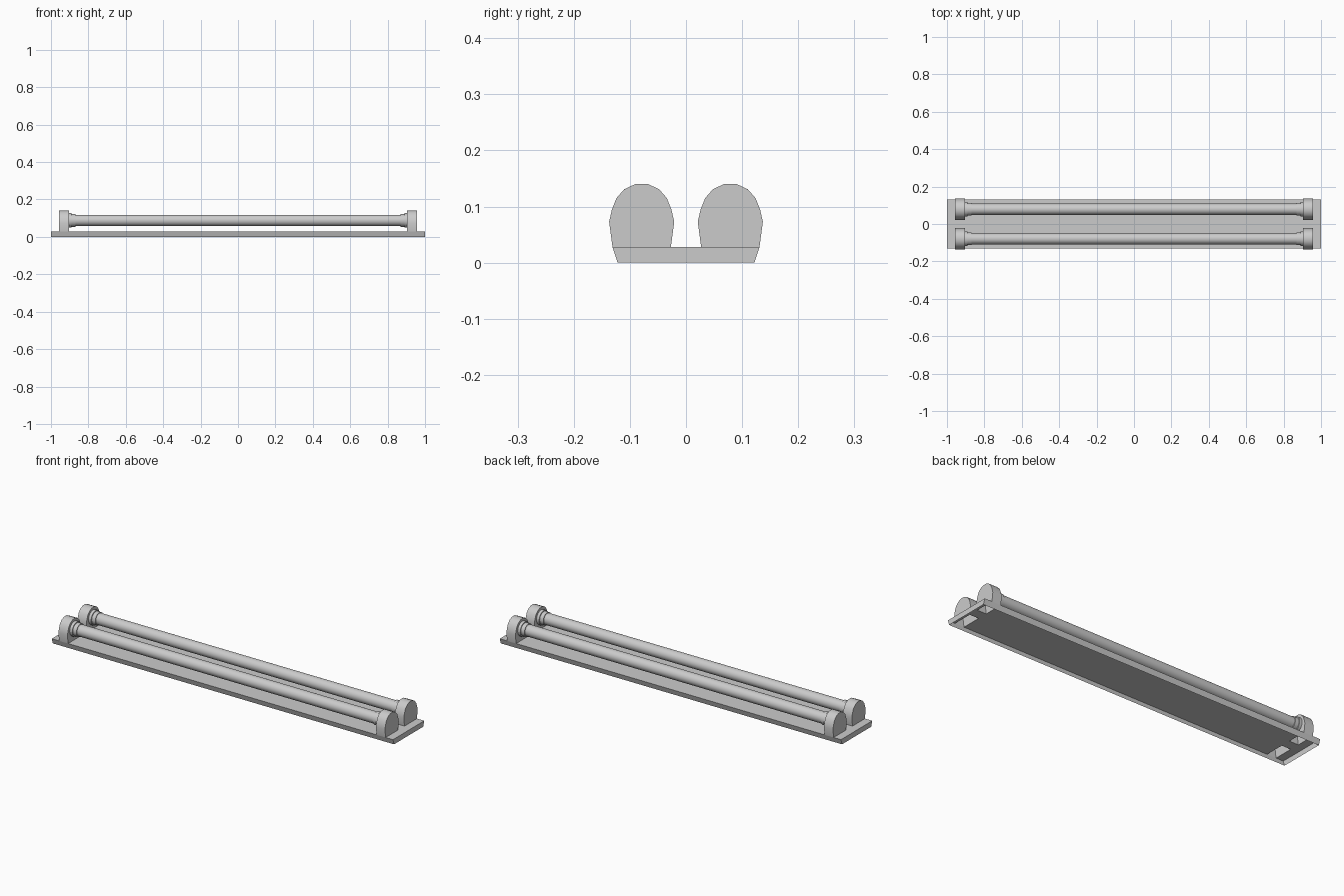
import bpy, bmesh, math

if "Cube" in bpy.data.objects:
    bpy.data.objects.remove(bpy.data.objects["Cube"])

Y0, TUBE_Z, TOP = 0.079, 0.088, 0.028


def finish(name, bm, smooth=True):
    me = bpy.data.meshes.new(name)
    bm.to_mesh(me)
    bm.free()
    ob = bpy.data.objects.new(name, me)
    bpy.context.scene.collection.objects.link(ob)
    if smooth:
        for p in me.polygons:
            p.use_smooth = True
        me.set_sharp_from_angle(angle=math.radians(32))
    return ob


# Base tray: open underneath, with openings below the four holders
def base_tray():
    bm = bmesh.new()
    xs = [-1, -0.957, -0.904, 0.904, 0.957, 1]
    ys = [-0.131, -0.027, 0.027, 0.131]
    grid = [[bm.verts.new((x, y, TOP)) for y in ys] for x in xs]
    for i in range(5):
        for j in range(3):
            if i in (1, 3) and j in (0, 2):
                continue
            bm.faces.new((grid[i][j], grid[i + 1][j], grid[i + 1][j + 1], grid[i][j + 1]))
    # sloping skirt around the plate
    rim = ([grid[i][0] for i in range(6)] + [grid[5][j] for j in (1, 2, 3)]
           + [grid[i][3] for i in range(4, -1, -1)] + [grid[0][j] for j in (2, 1)])
    low = [bm.verts.new((v.co.x, v.co.y * 0.122 / 0.131, 0)) for v in rim]
    n = len(rim)
    for k in range(n):
        m = (k + 1) % n
        bm.faces.new((low[k], low[m], rim[m], rim[k]))
    finish("base_tray", bm, False)


# Tube holder: hollow arched block, open at the bottom
def holder(name, x0, x1, y):
    half = [(0.052, TOP), (0.058, 0.073), (0.053, 0.095), (0.045, 0.115),
            (0.031, 0.131), (0.0116, 0.140)]
    prof = half + [(-a, z) for a, z in reversed(half)]
    bm = bmesh.new()
    a = [bm.verts.new((x0, y + p, z)) for p, z in prof]
    b = [bm.verts.new((x1, y + p, z)) for p, z in prof]
    for i in range(len(prof) - 1):
        bm.faces.new((a[i], a[i + 1], b[i + 1], b[i]))
    bm.faces.new(list(reversed(a)))
    bm.faces.new(b)
    finish(name, bm)


# Turned shape along the x axis
def lathe(name, prof, y, seg=24):
    bm = bmesh.new()
    rings = []
    for x, r in prof:
        rings.append([bm.verts.new((x, y + r * math.cos(2 * math.pi * k / seg),
                                    TUBE_Z + r * math.sin(2 * math.pi * k / seg)))
                      for k in range(seg)])
    for p, q in zip(rings, rings[1:]):
        for k in range(seg):
            m = (k + 1) % seg
            bm.faces.new((p[k], p[m], q[m], q[k]))
    bmesh.ops.recalc_face_normals(bm, faces=bm.faces)
    # radial check so that the surfaces face outward
    f = max(bm.faces, key=lambda g: g.calc_center_median().z)
    if f.normal.z < 0:
        bmesh.ops.reverse_faces(bm, faces=bm.faces)
    finish(name, bm)


base_tray()
for sy, row in ((-1, "front"), (1, "back")):
    y = sy * Y0
    # glass tube
    lathe(row + "_tube", [(-0.87, 0.030), (0.87, 0.030)], y)
    for sx, end in ((-1, "left"), (1, "right")):
        x0, x1 = sorted((sx * 0.957, sx * 0.904))
        holder(f"{row}_{end}_holder", x0, x1, y)
        # stepped end cap
        cap = [(0.904, 0.039), (0.889, 0.039), (0.889, 0.034), (0.868, 0.034), (0.868, 0.030)]
        lathe(f"{row}_{end}_cap", [(sx * x, r) for x, r in cap], y)
